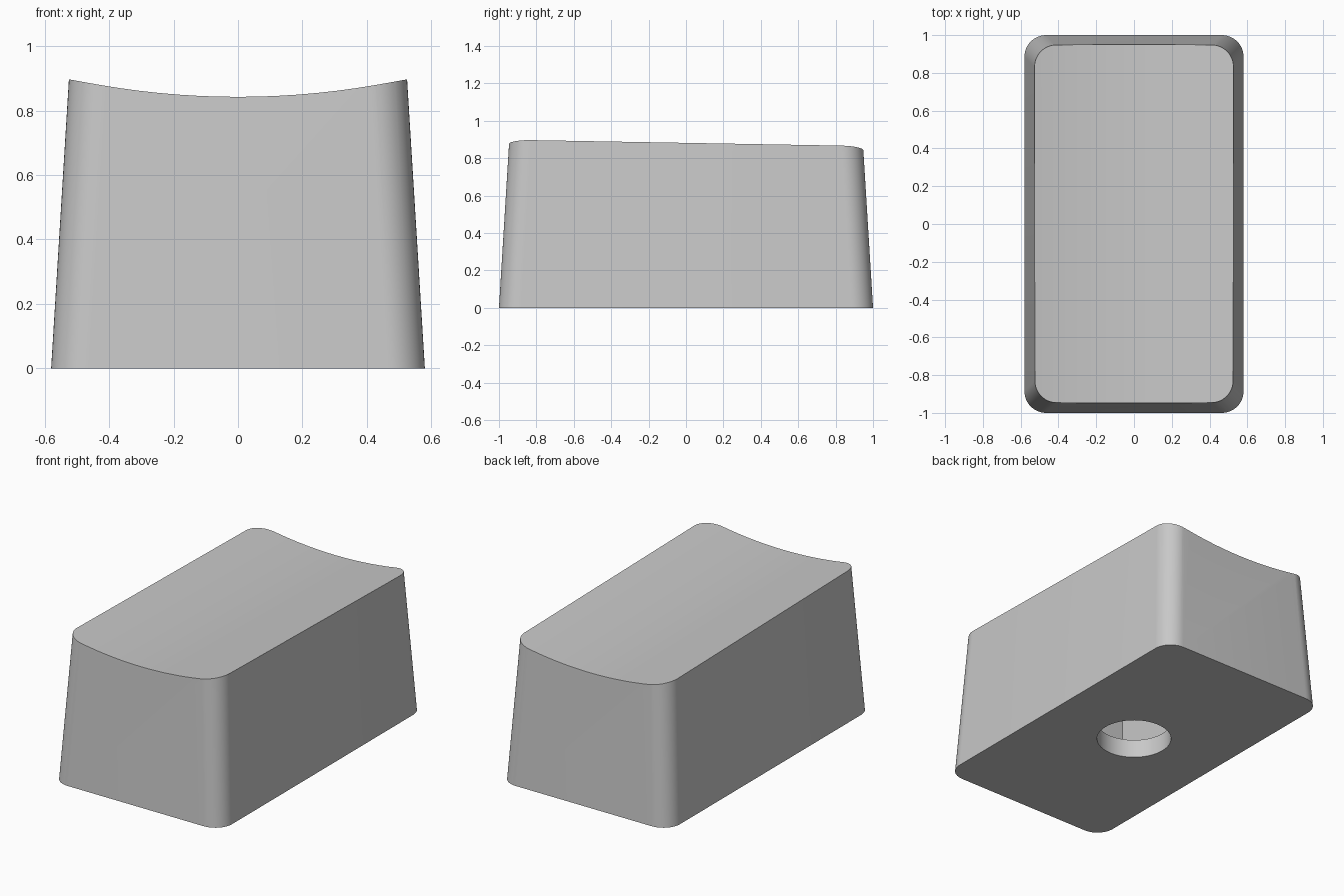
import bpy, bmesh, math

cube = bpy.data.objects.get("Cube")
if cube:
    bpy.data.objects.remove(cube, do_unlink=True)

grey = bpy.data.materials.new("plain_grey")
grey.use_nodes = True
COLOUR = (0.58, 0.58, 0.58, 1.0)
grey.diffuse_color = COLOUR
grey.node_tree.nodes["Principled BSDF"].inputs["Base Color"].default_value = COLOUR


def rounded_rectangle(half_x, half_y, radius, steps=12):
    """Counter-clockwise outline with rounded corners."""
    points = []
    for corner, (sx, sy) in enumerate([(1, 1), (-1, 1), (-1, -1), (1, -1)]):
        for i in range(steps + 1):
            a = math.pi / 2 * (corner + i / steps)
            points.append((sx * (half_x - radius) + radius * math.cos(a),
                           sy * (half_y - radius) + radius * math.sin(a)))
    return points


# Drafted body, taller than needed so the dish can trim it
HEIGHT, DRAFT, CORNER = 1.0, 0.0615, 0.115
bm = bmesh.new()
rings = []
for z in (0, HEIGHT):
    inset = DRAFT * z
    outline = rounded_rectangle(0.58 - inset, 1 - inset, CORNER)
    rings.append([bm.verts.new((x, y, z)) for x, y in outline])
low, high = rings
bm.faces.new(low[::-1])
bm.faces.new(high)
for i in range(len(low)):
    j = (i + 1) % len(low)
    bm.faces.new((low[i], low[j], high[j], high[i]))
mesh = bpy.data.meshes.new("cap_body")
bm.to_mesh(mesh)
bm.free()
mesh.materials.append(grey)
body = bpy.data.objects.new("cap_body", mesh)
bpy.context.collection.objects.link(body)


def cut(cutter, name):
    """Subtract a cutter from the body and discard it."""
    cutter.name = name
    cutter.hide_render = True
    cutter.data.materials.append(grey)
    bpy.ops.object.select_all(action="DESELECT")
    bpy.context.view_layer.objects.active = body
    body.select_set(True)
    mod = body.modifiers.new(name, "BOOLEAN")
    mod.operation = "DIFFERENCE"
    mod.solver = "EXACT"
    mod.object = cutter
    bpy.ops.object.modifier_apply(modifier=mod.name)
    bpy.data.objects.remove(cutter, do_unlink=True)


# Shallow dished top, sloping slightly down towards the back
DISH = 2.5
bpy.ops.mesh.primitive_cylinder_add(
    vertices=256, radius=DISH, depth=4, location=(0, 0, 0.826 + DISH),
    rotation=(math.radians(-91.03), 0, 0))
cut(bpy.context.object, "dish_cutter")

# Inner cavity, reached through a round hole in the base plate
bpy.ops.mesh.primitive_cube_add(size=1, location=(0, 0, 0.405))
cavity = bpy.context.object
cavity.scale = (0.9, 1.28, 0.58)
cut(cavity, "cavity_cutter")

bpy.ops.mesh.primitive_cylinder_add(vertices=64, radius=0.215, depth=0.4)
cut(bpy.context.object, "hole_cutter")

bpy.ops.object.select_all(action="DESELECT")
body.select_set(True)
bpy.context.view_layer.objects.active = body
bpy.ops.object.shade_smooth_by_angle(angle=math.radians(30))
